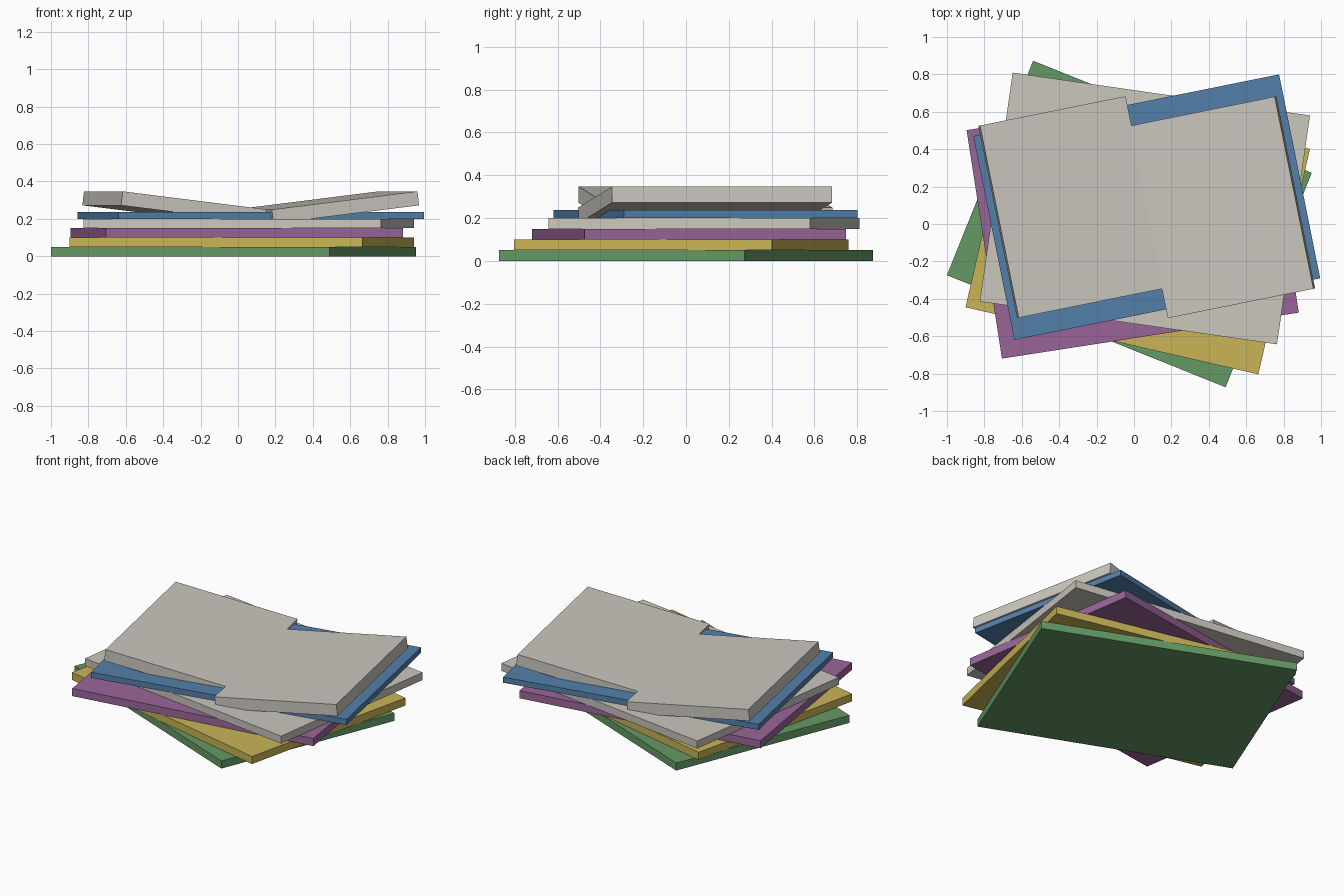
import bpy
import math
from mathutils import Matrix, Vector

if "Cube" in bpy.data.objects:
    bpy.data.objects.remove(bpy.data.objects["Cube"])


def material(name, rgb):
    lin = [((c / 255 + 0.055) / 1.055) ** 2.4 for c in rgb]
    m = bpy.data.materials.new(name)
    m.diffuse_color = (*lin, 1)
    m.use_nodes = True
    m.node_tree.nodes["Principled BSDF"].inputs["Base Color"].default_value = m.diffuse_color
    return m


def box(name, size, matrix, mat):
    bpy.ops.mesh.primitive_cube_add(size=1)
    ob = bpy.context.object
    ob.name = name
    ob.data.transform(matrix @ Matrix.Diagonal((*size, 1)))
    ob.data.materials.append(mat)
    return ob


def place(x, y, z, degrees):
    return Matrix.Translation((x, y, z)) @ Matrix.Rotation(math.radians(degrees), 4, 'Z')


green = material("green", (101, 153, 101))
yellow = material("yellow", (202, 180, 86))
purple = material("purple", (153, 101, 153))
paper = material("paper_grey", (203, 199, 190))
blue = material("blue", (84, 128, 170))

# Four closed books, each twisted on the one below
books = [
    ("green_book", -0.025, 0.0, -21.9, green),
    ("yellow_book", 0.02, -0.022, -12.9, yellow),
    ("purple_book", -0.007, 0.014, 8.8, purple),
    ("grey_book", 0.058, 0.083, -8.2, paper),
]
for i, (name, x, y, angle, mat) in enumerate(books):
    box(name, (1.606, 1.236, 0.05), place(x, y, 0.05 * i + 0.025, angle), mat)

# Open book on top: flat cover with two tilted page blocks
open_book = place(0.068, 0.09, 0, 11.4)
box("open_book_cover", (1.668, 1.112, 0.037),
    open_book @ Matrix.Translation((0, 0, 0.2185)), blue)
for side, name in ((-1, "left_pages"), (1, "right_pages")):
    tilt = Matrix.Rotation(math.radians(-7 * side), 4, 'Y')
    box(name, (0.8, 1.048, 0.075),
        open_book @ Matrix.Translation((0.395 * side, -0.08 * side, 0.261)) @ tilt, paper)
